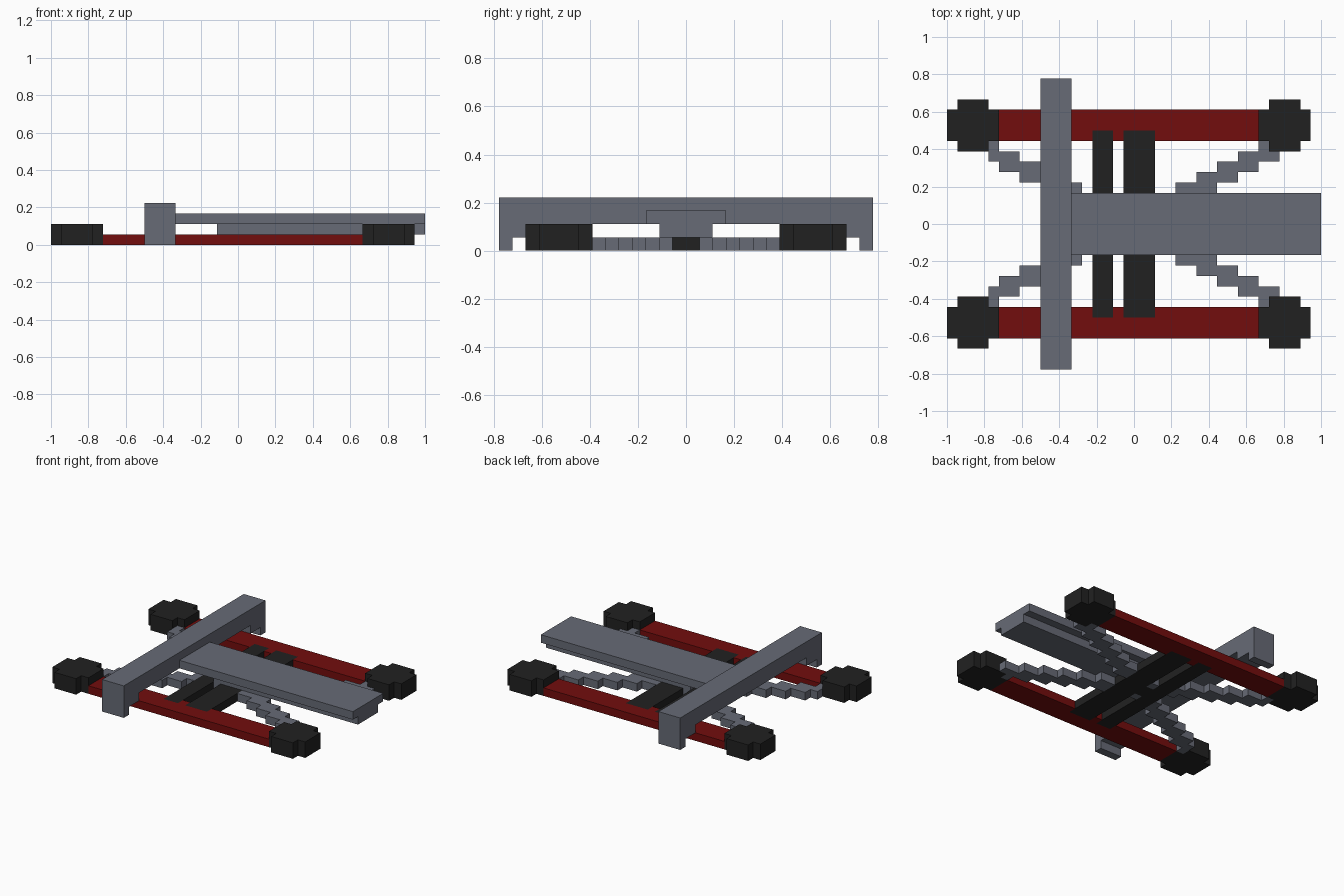
import bpy
import bmesh

cube = bpy.data.objects.get("Cube")
if cube:
    bpy.data.objects.remove(cube, do_unlink=True)

U = 1 / 18  # one block of the grid


def material(name, rgb):
    m = bpy.data.materials.new(name)
    m.use_nodes = True
    m.diffuse_color = (*rgb, 1)
    m.node_tree.nodes["Principled BSDF"].inputs["Base Color"].default_value = (*rgb, 1)
    return m


GREY = material("slate grey", (0.135, 0.145, 0.18))
BLACK = material("charcoal black", (0.0155, 0.0155, 0.0155))
RED = material("dark red", (0.17, 0.004, 0.004))


def prism(name, outline, lo, hi, mat, axis="z", flip=1):
    """Extrude an outline (in blocks) from lo to hi along z or x; flip=-1 mirrors y."""
    pts = [p for i, p in enumerate(outline) if p != outline[i - 1]]
    bm = bmesh.new()
    if axis == "z":
        verts = [bm.verts.new((a * U, b * U * flip, lo * U)) for a, b in pts]
        step = (0, 0, (hi - lo) * U)
    else:
        verts = [bm.verts.new((lo * U, a * U * flip, b * U)) for a, b in pts]
        step = ((hi - lo) * U, 0, 0)
    face = bm.faces.new(verts)
    ext = bmesh.ops.extrude_face_region(bm, geom=[face])
    bmesh.ops.translate(bm, vec=step, verts=[v for v in ext["geom"] if isinstance(v, bmesh.types.BMVert)])
    bmesh.ops.recalc_face_normals(bm, faces=bm.faces)
    mesh = bpy.data.meshes.new(name)
    bm.to_mesh(mesh)
    bm.free()
    mesh.materials.append(mat)
    obj = bpy.data.objects.new(name, mesh)
    bpy.context.collection.objects.link(obj)
    return obj


def rect(x0, x1, y0, y1):
    return [(x0, y0), (x1, y0), (x1, y1), (x0, y1)]


def staircase(steps):
    """Outline around a row of abutting rectangles (x0, x1, y0, y1)."""
    top = [p for x0, x1, y0, y1 in steps for p in ((x0, y1), (x1, y1))]
    low = [p for x0, x1, y0, y1 in reversed(steps) for p in ((x1, y0), (x0, y0))]
    return top + low


# Raised crossbar with stepped legs at both ends
half = [(11, 2), (11, 1), (13, 1), (13, 0), (14, 0), (14, 4)]
prism("crossbar", half + [(-y, z) for y, z in reversed(half)], -9, -6, GREY, "x")

# Long deck and the keel beneath it
prism("deck", rect(-6, 18, -3, 3), 2, 3, GREY)
prism("deck_keel", rect(-2, 18, -2, 2), 1, 2, GREY)

# Pair of cross plates joined in the middle
prism("cross_plates", [(-4, -9), (-2, -9), (-2, -1), (-1, -1), (-1, -9), (2, -9),
                       (2, 9), (-1, 9), (-1, 1), (-2, 1), (-2, 9), (-4, 9)], 0, 1, BLACK)

rear_steps = [(-14, -13, 6, 8)] + [(-13 + 2 * i, -11 + 2 * i, 5 - i, 7 - i) for i in range(4)] + [(-5, -4, 1, 3)]
fore_steps = [(2 + 2 * i, 4 + 2 * i, 1 + i, 3 + i) for i in range(5)] + [(12, 13, 6, 8), (13, 14, 6, 7)]

for side, s in (("left", -1), ("right", 1)):
    label = "back" if s == 1 else "front"
    # Side rail, notched around the plate ends
    prism(f"{label}_rail", [(-13, 8), (-4, 8), (-4, 9), (-2, 9), (-2, 8), (-1, 8), (-1, 9),
                            (2, 9), (2, 8), (12, 8), (12, 11), (-13, 11)], 0, 1, RED, flip=s)
    # Diagonal stepped arms and the piece between the plates
    prism(f"{label}_arm_a", staircase(rear_steps), 0, 1, GREY, flip=s)
    prism(f"{label}_arm_b", staircase(fore_steps), 0, 1, GREY, flip=s)
    prism(f"{label}_hub", rect(-2, -1, 1, 2), 0, 1, GREY, flip=s)
    # Chunky pads at the rail ends
    for end, x in (("a", -18), ("b", 12)):
        pad = staircase([(x, x + 1, 8, 11), (x + 1, x + 4, 7, 12), (x + 4, x + 5, 8, 11)])
        prism(f"{label}_pad_{end}", pad, 0, 2, BLACK, flip=s)
